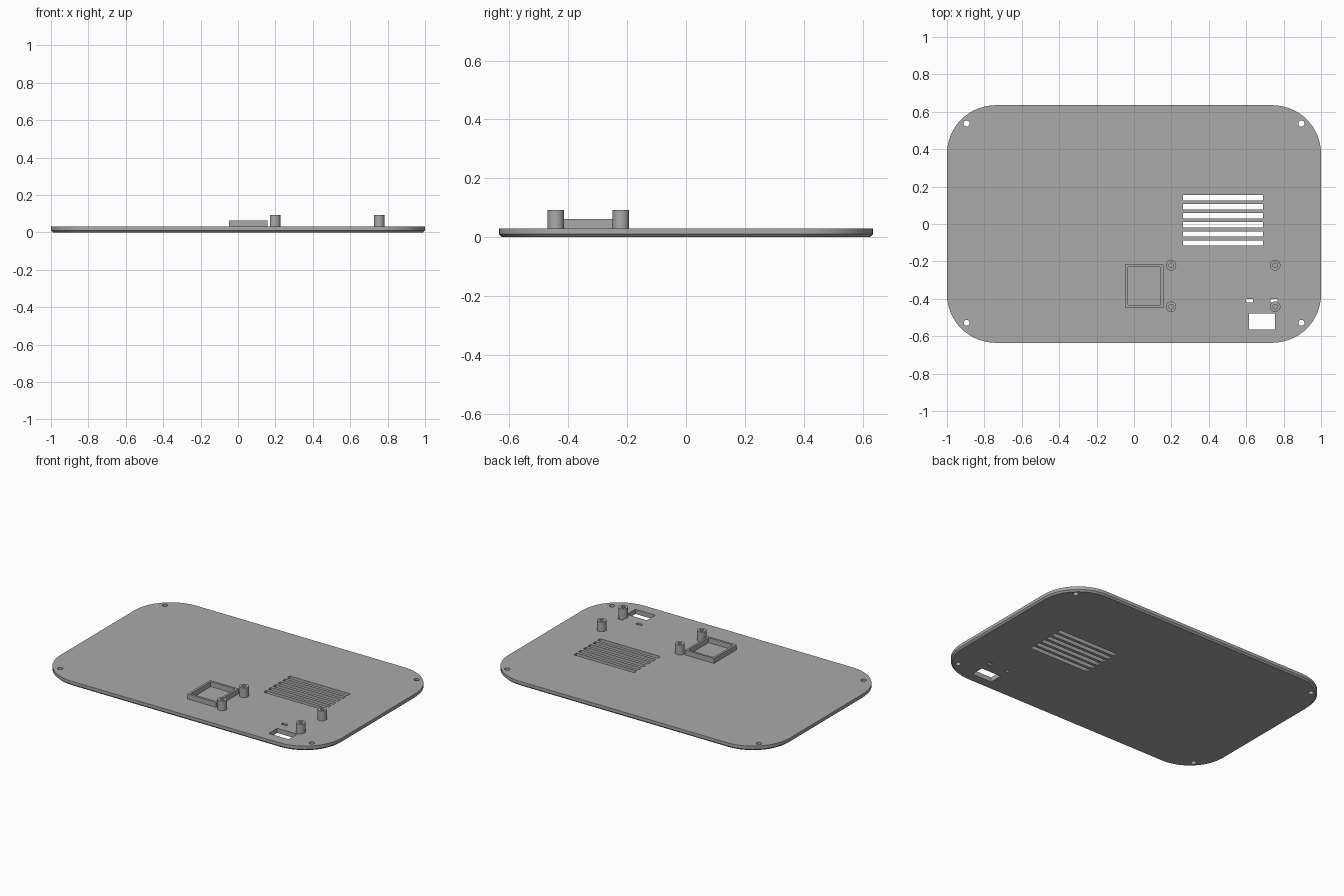
import bpy, bmesh
from math import cos, sin, pi, radians

old = bpy.data.objects.get("Cube")
if old:
    bpy.data.objects.remove(old, do_unlink=True)

grey = bpy.data.materials.new("plain grey")
grey.use_nodes = True
GREY = (0.4, 0.4, 0.4, 1)
grey.diffuse_color = GREY
grey.node_tree.nodes["Principled BSDF"].inputs["Base Color"].default_value = GREY

HALF_X, HALF_Y, TOP, CORNER = 1.0, 0.635, 0.03, 0.26
CHAMFER = 0.01


def rounded(inset, steps=16):
    """Outline of the plate, moved inwards by inset."""
    r = CORNER - inset
    pts = []
    for k, (sx, sy) in enumerate([(1, 1), (-1, 1), (-1, -1), (1, -1)]):
        for i in range(steps + 1):
            a = (k + i / steps) * pi / 2
            pts.append((sx * (HALF_X - CORNER) + r * cos(a),
                        sy * (HALF_Y - CORNER) + r * sin(a)))
    return pts


def rect(x0, x1, y0, y1):
    return [(x0, y0), (x1, y0), (x1, y1), (x0, y1)]


def circle(x, y, r, n=32):
    return [(x + r * cos(2 * pi * i / n), y + r * sin(2 * pi * i / n)) for i in range(n)]


def loft(bm, rings, caps=True):
    """Skin a list of (outline, z) rings; close the ends with caps."""
    loops = [[bm.verts.new((x, y, z)) for x, y in pts] for pts, z in rings]
    for a, b in zip(loops, loops[1:]):
        n = len(a)
        for i in range(n):
            j = (i + 1) % n
            bm.faces.new((a[i], a[j], b[j], b[i]))
    if caps:
        bm.faces.new(loops[0][::-1])
        bm.faces.new(loops[-1])


def finish(name, bm):
    bmesh.ops.recalc_face_normals(bm, faces=bm.faces)
    mesh = bpy.data.meshes.new(name)
    bm.to_mesh(mesh)
    bm.free()
    mesh.materials.append(grey)
    obj = bpy.data.objects.new(name, mesh)
    bpy.context.collection.objects.link(obj)
    return obj


def smooth(obj):
    bpy.ops.object.select_all(action='DESELECT')
    obj.select_set(True)
    bpy.context.view_layer.objects.active = obj
    bpy.ops.object.shade_smooth_by_angle(angle=radians(30))


# Base plate with a chamfered lower edge
bm = bmesh.new()
loft(bm, [(rounded(CHAMFER), 0), (rounded(0), CHAMFER), (rounded(0), TOP)])
plate = finish("base_plate", bm)

# Openings: corner screw holes, vent slots, connector window, two small slits
openings = [circle(sx * 0.895, y, 0.016) for sx in (-1, 1) for y in (0.537, -0.528)]
for i in range(6):
    y = 0.14 - i * 0.0482
    openings.append(rect(0.262, 0.691, y - 0.014, y + 0.014))
openings.append(rect(0.614, 0.755, -0.565, -0.479))
openings += [rect(x, x + 0.037, -0.419, -0.4) for x in (0.6, 0.731)]

bm = bmesh.new()
for outline in openings:
    loft(bm, [(outline, -0.05), (outline, 0.1)])
cutter = finish("opening_cutter", bm)
cutter.hide_render = True

cut = plate.modifiers.new("openings", 'BOOLEAN')
cut.operation = 'DIFFERENCE'
cut.solver = 'EXACT'
cut.object = cutter
bpy.context.view_layer.objects.active = plate
bpy.ops.object.modifier_apply(modifier=cut.name)
bpy.data.objects.remove(cutter, do_unlink=True)
smooth(plate)

# Hollow mounting posts
for side, x in (("right", 0.198), ("left", 0.755)):
    for end, y in (("front", -0.442), ("back", -0.221)):
        bm = bmesh.new()
        outer, bore = circle(x, y, 0.028), circle(x, y, 0.012)
        loft(bm, [(outer, TOP), (outer, 0.092), (bore, 0.092), (bore, TOP)], caps=False)
        smooth(finish(f"mounting_post_{end}_{side}", bm))

# Raised rectangular holder frame
bm = bmesh.new()
outer = rect(-0.048, 0.157, -0.447, -0.216)
inner = rect(-0.033, 0.143, -0.433, -0.23)
loft(bm, [(outer, TOP), (outer, 0.062), (inner, 0.062), (inner, TOP)], caps=False)
finish("holder_frame", bm)
